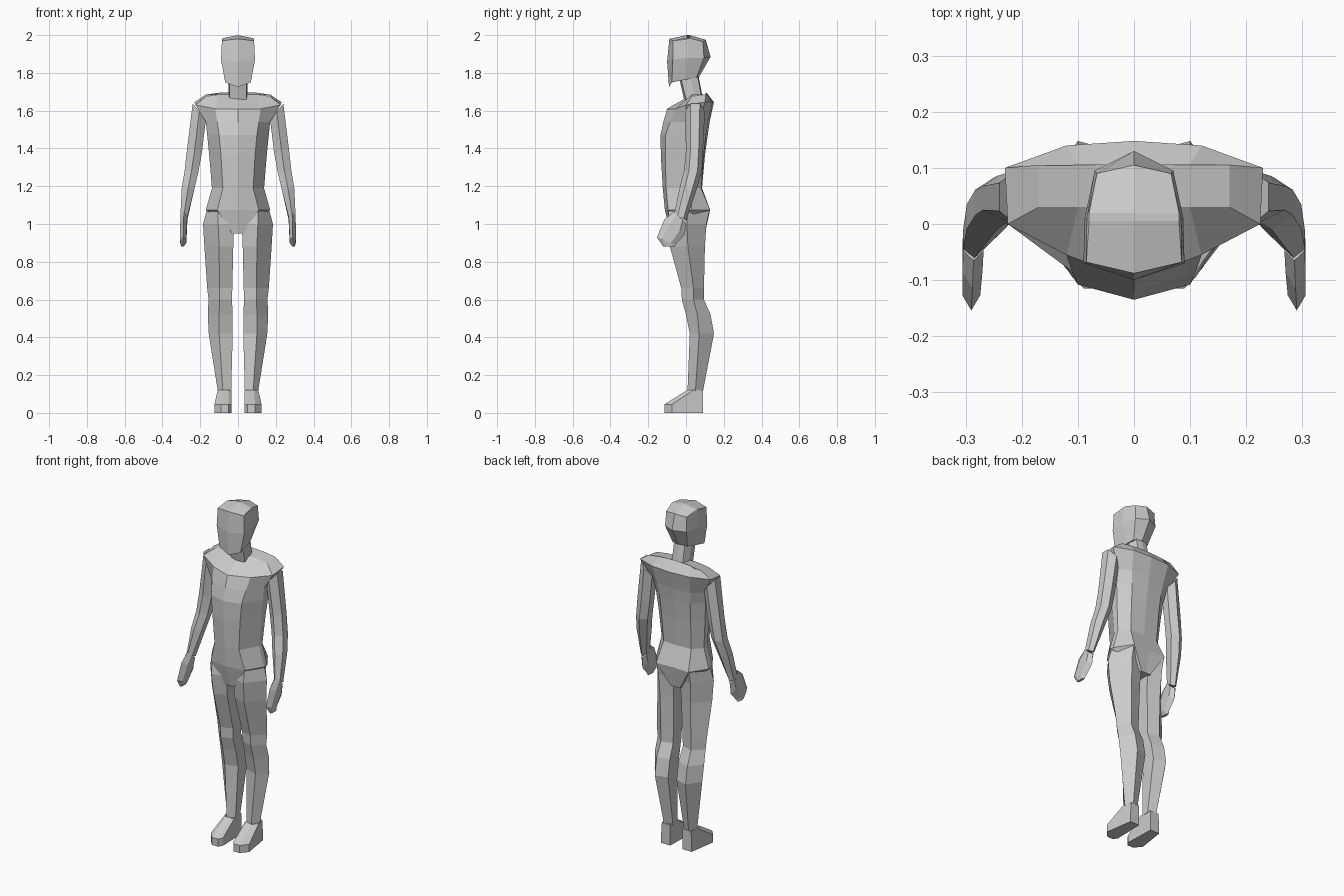
import bpy, bmesh, math

grey = bpy.data.materials.new("plain_grey")
grey.diffuse_color = (0.6, 0.6, 0.6, 1)


def loft(name, rings, mirror=False):
    """Skin a list of equal-length rings and cap both ends."""
    bm = bmesh.new()
    vs = [[bm.verts.new(p) for p in r] for r in rings]
    n = len(rings[0])
    for a, b in zip(vs, vs[1:]):
        for i in range(n):
            j = (i + 1) % n
            bm.faces.new((a[i], a[j], b[j], b[i]))
    bm.faces.new(vs[0])
    bm.faces.new(vs[-1])
    bmesh.ops.recalc_face_normals(bm, faces=bm.faces)
    me = bpy.data.meshes.new(name)
    bm.to_mesh(me)
    bm.free()
    me.materials.append(grey)
    ob = bpy.data.objects.new(name, me)
    bpy.context.collection.objects.link(ob)
    if mirror:
        m = ob.modifiers.new("mirror", 'MIRROR')
        m.use_mirror_merge = False
    return ob


def sym(half):
    """Close a half ring that runs from front centre to back centre."""
    return half + [(-x, y, z) for x, y, z in half[-2:0:-1]]


def level(z, pts):
    return [(x, y, z) for x, y in pts]


# Torso: shoulders, chest, waist, pelvis
torso = [
    [(0, .03, 1.685), (.1, .03, 1.685), (.17, .03, 1.675),
     (.17, .105, 1.685), (.1, .105, 1.695), (0, .105, 1.7)],
    [(0, -.10, 1.61), (.12, -.055, 1.61), (.225, 0, 1.63),
     (.23, .1, 1.645), (.12, .14, 1.645), (0, .148, 1.645)],
    level(1.54, [(0, -.12), (.11, -.085), (.17, .0), (.17, .07), (.11, .115), (0, .125)]),
    level(1.47, [(0, -.135), (.1, -.108), (.163, 0), (.163, .05), (.1, .105), (0, .115)]),
    level(1.36, [(0, -.133), (.09, -.11), (.152, 0), (.152, .04), (.095, .093), (0, .1)]),
    level(1.19, [(0, -.123), (.08, -.105), (.138, 0), (.138, .03), (.09, .08), (0, .085)]),
    level(1.075, [(0, -.112), (.11, -.095), (.17, 0), (.17, .03), (.105, .128), (0, .122)]),
    level(.95, [(0, -.08), (.03, -.08), (.045, 0), (.045, .03), (.03, .1), (0, .1)]),
]
loft("torso", [sym(r) for r in torso])

# Neck
loft("neck", [
    sym(level(1.66, [(0, -.01), (.045, .0), (.05, .05), (.035, .085), (0, .09)])),
    sym(level(1.79, [(0, -.04), (.045, -.03), (.05, .02), (.035, .06), (0, .065)])),
])

# Head: jaw, cheeks, brow, crown ridge
head = [
    [(0, -.09, 1.725), (.068, -.075, 1.75), (.062, .0, 1.765), (.048, .055, 1.775), (0, .07, 1.78)],
    [(0, -.1, 1.86), (.09, -.07, 1.87), (.088, .01, 1.88), (.07, .095, 1.88), (0, .13, 1.885)],
    [(0, -.088, 1.98), (.085, -.068, 1.97), (.084, .012, 1.98), (.066, .09, 1.965), (0, .105, 1.975)],
    [(0, .005, 2.0), (.08, .005, 1.984), (.08, .012, 1.984), (.08, .02, 1.984), (0, .02, 2.0)],
]
loft("head", [sym(r) for r in head])


def hexring(cx, cy, cz, rx, ry, sx=0, sy=0):
    """Six-sided limb section, tilted by slopes along x and y."""
    offs = [(0, -ry), (rx, -ry * .45), (rx, ry * .5), (0, ry), (-rx, ry * .5), (-rx, -ry * .45)]
    return [(cx + a, cy + b, cz + sx * a + sy * b) for a, b in offs]


# Arms and hands
loft("arm", [
    hexring(.205, .047, 1.595, .035, .053, 1.2),
    hexring(.23, .045, 1.39, .039, .045, .3),
    hexring(.246, .037, 1.28, .037, .048),
    hexring(.264, .012, 1.19, .034, .046),
    hexring(.286, -.03, 1.035, .019, .032, 0, -.5),
], mirror=True)
loft("hand", [
    hexring(.286, -.033, 1.035, .018, .032, 0, -.9),
    hexring(.288, -.06, .985, .018, .055, 0, -.7),
    hexring(.290, -.105, .91, .016, .049, 0, -.4),
    hexring(.294, -.09, .88, .007, .03),
], mirror=True)


def legring(z, xi, xm, xo, yf, ym, yb):
    """Five-sided leg section: flat inside, ridges front, outside and back."""
    return level(z, [(xi, yf + .02), (xm, yf), (xo, ym), (xm, yb), (xi, yb - .02)])


# Legs: hip, thigh, knee, calf, ankle
loft("leg", [
    legring(1.075, .03, .105, .165, -.09, .01, .125),
    legring(1.0, .02, .105, .185, -.1, .005, .108),
    legring(.88, .025, .1, .178, -.085, .01, .1),
    legring(.66, .03, .098, .163, -.025, .04, .095),
    legring(.6, .032, .098, .156, -.022, .04, .095),
    legring(.52, .028, .1, .16, 0, .06, .13),
    legring(.42, .028, .1, .155, .02, .07, .148),
    legring(.115, .036, .08, .107, .008, .05, .09),
], mirror=True)

# Feet
sole = [(.035, -.09), (.05, -.115), (.09, -.115), (.125, -.075), (.1, .09), (.04, .09)]
ankle = [(.035, .015), (.05, .005), (.085, .005), (.108, .04), (.095, .09), (.04, .09)]
loft("foot", [level(0, sole), level(.045, sole), level(.12, ankle)], mirror=True)
